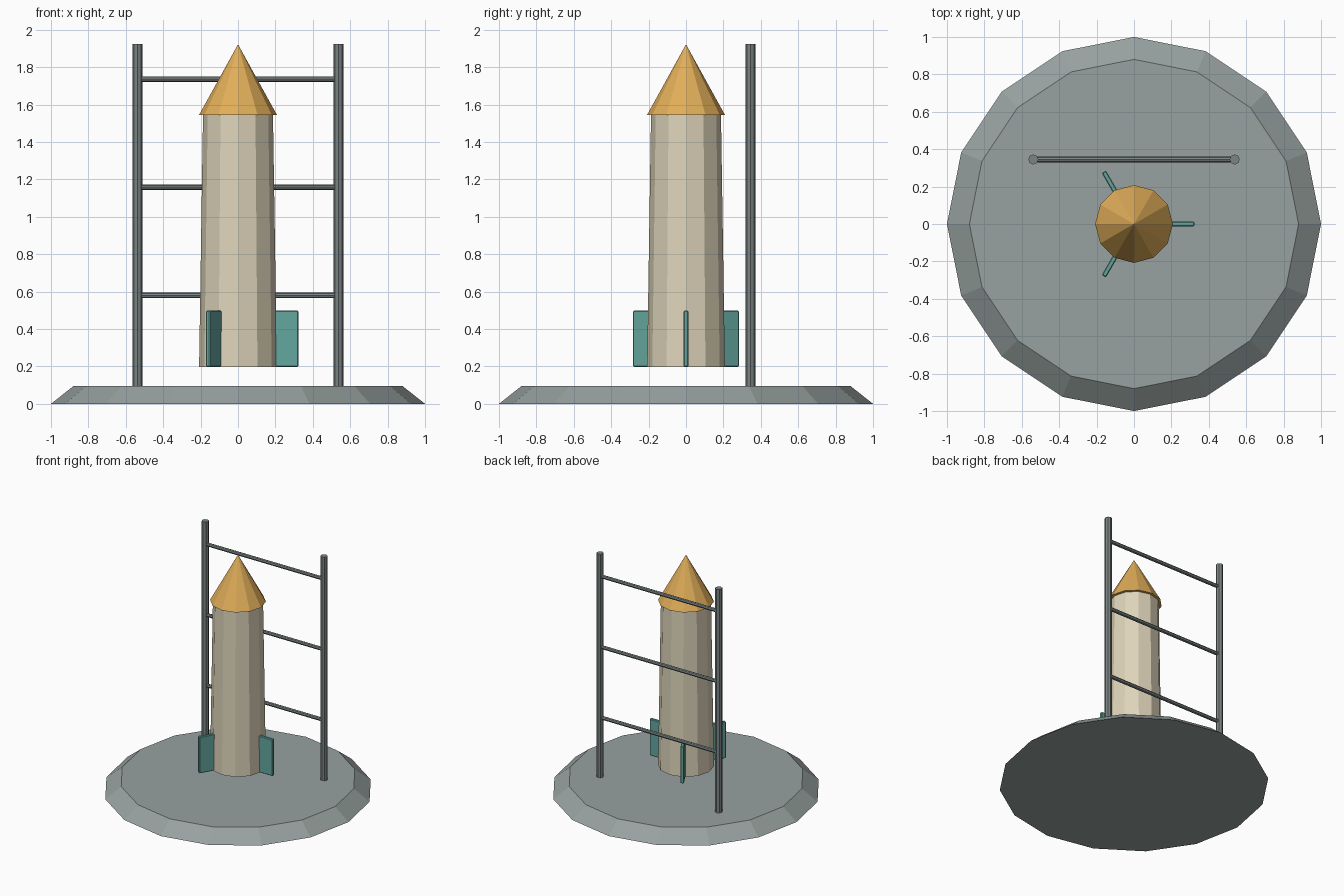
import bpy
import math
from mathutils import Matrix

cube = bpy.data.objects.get("Cube")
if cube:
    bpy.data.objects.remove(cube, do_unlink=True)


def material(name, rgb):
    mat = bpy.data.materials.new(name)
    mat.use_nodes = True
    mat.diffuse_color = (*rgb, 1)
    mat.node_tree.nodes["Principled BSDF"].inputs["Base Color"].default_value = (*rgb, 1)
    return mat


pad_grey = material("pad grey", (0.31, 0.36, 0.35))
steel_grey = material("steel grey", (0.20, 0.23, 0.23))
cream = material("cream", (0.73, 0.66, 0.49))
orange = material("orange", (0.75, 0.42, 0.10))
teal = material("teal", (0.13, 0.39, 0.35))


def frustum(name, sides, r_low, r_top, low, top, mat, x=0, y=0):
    """Upright flat-sided cylinder or cone between two heights."""
    bpy.ops.mesh.primitive_cone_add(vertices=sides, radius1=r_low, radius2=r_top,
                                    depth=top - low, location=(x, y, (low + top) / 2))
    obj = bpy.context.object
    obj.name = name
    obj.data.materials.append(mat)
    return obj


# Launch pad
frustum("launch_pad", 16, 1, 0.88, 0, 0.095, pad_grey)

# Rocket body and nose
frustum("rocket_body", 12, 0.208, 0.187, 0.198, 1.545, cream)
frustum("nose_cone", 12, 0.208, 0, 1.545, 1.922, orange)

# Three fins around the body
for i in range(3):
    bpy.ops.mesh.primitive_cube_add(size=1)
    fin = bpy.context.object
    fin.name = f"fin_{i + 1}"
    fin.data.transform(Matrix.Translation((0.25, 0, 0.348)) @ Matrix.Diagonal((0.145, 0.026, 0.3, 1)))
    fin.rotation_euler.z = i * math.tau / 3
    fin.data.materials.append(teal)
    bevel = fin.modifiers.new("soft_edges", "BEVEL")
    bevel.width = 0.005
    bevel.segments = 1

# Service tower: two posts joined by three rungs
POST_X, TOWER_Y = 0.538, 0.345
for side, sign in (("left", 1), ("right", -1)):
    frustum(f"{side}_post", 8, 0.027, 0.027, 0.09, 1.925, steel_grey, sign * POST_X, TOWER_Y)
for i, z in enumerate((0.58, 1.158, 1.736)):
    rung = frustum(f"rung_{i + 1}", 8, 0.015, 0.015, z - POST_X, z + POST_X, steel_grey, 0, TOWER_Y)
    rung.rotation_euler.y = math.pi / 2
